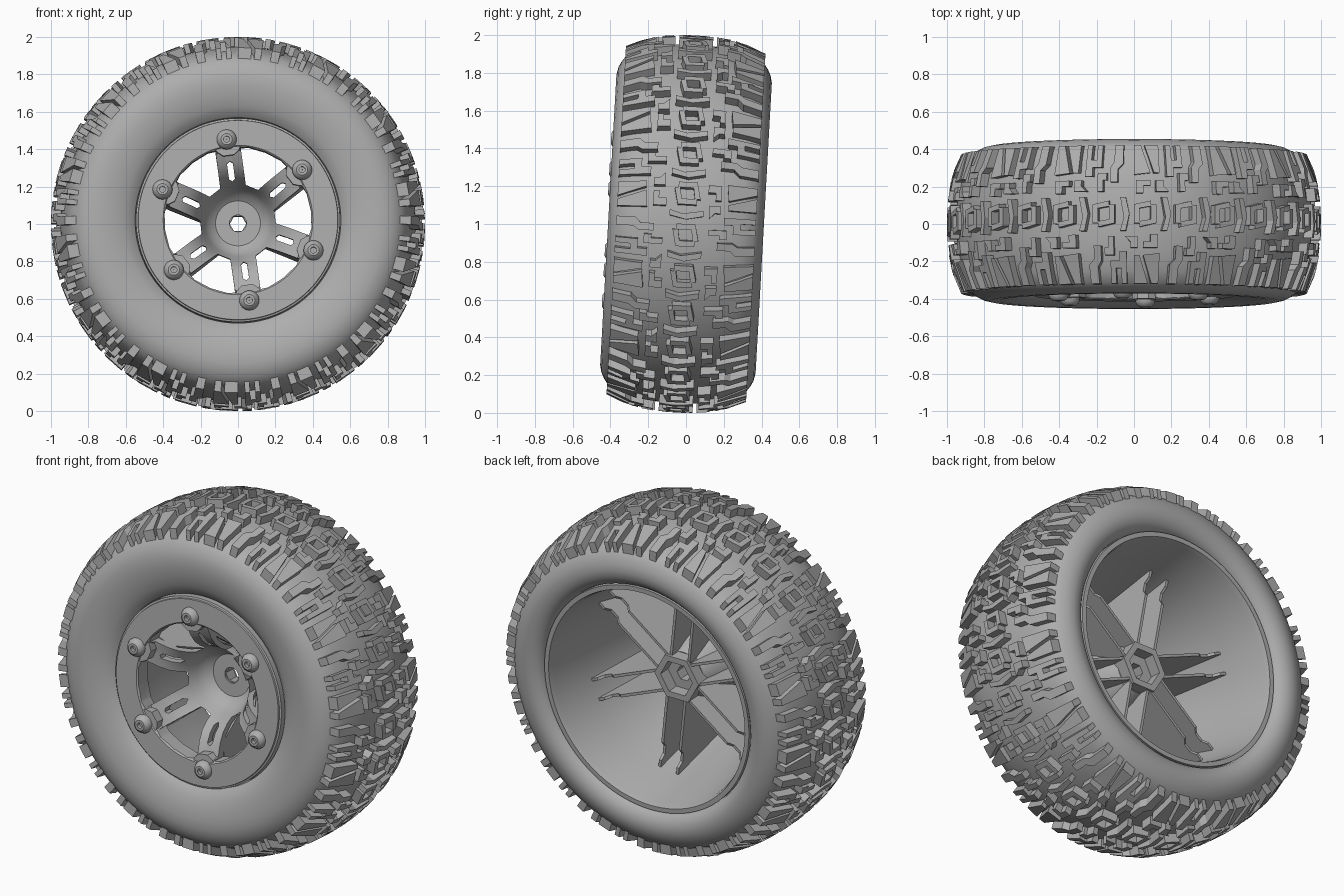
import bpy, bmesh, math
from math import sin, cos, pi, radians
from mathutils import Matrix, Vector

if "Cube" in bpy.data.objects:
    bpy.data.objects.remove(bpy.data.objects["Cube"])

# The whole wheel leans slightly backwards
LEAN = Matrix.Translation((0, 0, 1)) @ Matrix.Rotation(radians(-3.2), 4, 'X')
SPOKES = 6
SPOKE_ANGLES = [radians(98) + i * 2 * pi / SPOKES for i in range(SPOKES)]

grey = bpy.data.materials.new("plain grey")
grey.use_nodes = True
grey.diffuse_color = (0.42, 0.42, 0.42, 1)
grey.node_tree.nodes["Principled BSDF"].inputs["Base Color"].default_value = grey.diffuse_color


def finish(name, bm, smooth=True):
    bmesh.ops.recalc_face_normals(bm, faces=bm.faces)
    mesh = bpy.data.meshes.new(name)
    bm.to_mesh(mesh)
    bm.free()
    mesh.materials.append(grey)
    if smooth:
        mesh.shade_smooth()
        mesh.set_sharp_from_angle(angle=radians(32))
    obj = bpy.data.objects.new(name, mesh)
    bpy.context.collection.objects.link(obj)
    obj.matrix_world = LEAN
    return obj


def prism(bm, start, end):
    """Solid between two matching outlines."""
    a = [bm.verts.new(p) for p in start]
    b = [bm.verts.new(p) for p in end]
    bm.faces.new(a)
    bm.faces.new(b[::-1])
    for i in range(len(a)):
        j = (i + 1) % len(a)
        bm.faces.new((a[i], b[i], b[j], a[j]))


def lathe(bm, profile, segments, place=Matrix()):
    """Closed (radius, y) profile turned around the axle."""
    rings = []
    for s in range(segments):
        t = 2 * pi * s / segments
        rings.append([bm.verts.new(place @ Vector((r * cos(t), y, r * sin(t)))) for r, y in profile])
    n = len(profile)
    for s in range(segments):
        p, q = rings[s], rings[(s + 1) % segments]
        for i in range(n):
            j = (i + 1) % n
            bm.faces.new((p[i], p[j], q[j], q[i]))


def turned(name, profile, segments=96):
    bm = bmesh.new()
    lathe(bm, profile, segments)
    return finish(name, bm)


def polar(angle, along, across, y):
    return Vector((along * cos(angle) - across * sin(angle), y,
                   along * sin(angle) + across * cos(angle)))


def crown(y):
    return 1 - 0.35 * y ** 2 - 1.5 * y ** 4


# Tyre carcass: rounded sidewalls, small bead in front, large bead behind
tread_ys = [i * 0.06 - 0.36 for i in range(13)]
front_wall = [(.545, -.31), (.55, -.345), (.575, -.368), (.61, -.386), (.66, -.402),
              (.72, -.412), (.77, -.412), (.81, -.403), (.84, -.388)]
back_wall = [(.84, .388), (.81, .403), (.77, .412), (.73, .406), (.7, .39),
             (.68, .368), (.672, .34), (.672, .3)]
turned("tyre_carcass", front_wall + [(crown(y) - .05, y) for y in tread_ys] + back_wall, 128)

# Tread blocks, outlined in hundredths as (around, across)
REPEATS = 14
PITCH = 2 * pi / REPEATS
wedge_left = [(0, 21), (0, 37), (4, 37), (9, 22)]
wedge_right = [(6, 37), (14, 37), (14, 22), (11, 22)]
hook = [(18, 20), (18, 37), (21, 37), (21, 29), (24, 29), (24, 37), (27, 37), (27, 25), (22, 25), (22, 20)]
bar = [(32, 17), (32, 25), (34, 28), (34, 37), (39, 37), (39, 27), (36, 24), (36, 17)]
corner = [(1, 11), (1, 18), (9, 18), (9, 15), (5, 15), (5, 11)]
stub = [(12, 12), (12, 18), (16, 18), (16, 15), (19, 12)]
link = [(25, 12), (25, 22), (30, 22), (30, 18), (28, 18), (28, 12)]
half_loop = [(0, -5), (0, 5), (9, 7), (9, 4), (3, 3), (3, -5)]
zigzag = [(15, -9), (17, -2), (15, 9), (18, 9), (20, 0), (18, -9)]


def flipped(outline, pivot):
    return [(pivot - u, -v) for u, v in outline]


def tread_block(bm, outline, offset):
    def layer(depth):
        pts = []
        for u, v in outline:
            t, y = offset + u / 100, v / 100
            r = crown(y) - depth
            pts.append((r * sin(t), y, r * cos(t)))
        return pts
    prism(bm, layer(0), layer(.075))


side_blocks = [wedge_left, wedge_right, hook, bar, corner, stub, link]
side_blocks += [flipped(b, 14) for b in side_blocks]
centre_blocks = [half_loop, flipped(half_loop, 12), zigzag]
bm = bmesh.new()
for k in range(REPEATS):
    for outline in side_blocks:
        tread_block(bm, outline, k * PITCH)
    for outline in centre_blocks:
        tread_block(bm, outline, k * PITCH)
        tread_block(bm, outline, (k + 0.5) * PITCH)
finish("tread_blocks", bm, smooth=False)

# Deep tapered rim barrel, open at the back
turned("rim_barrel", [(.645, .37), (.672, .37), (.672, .3), (.54, -.33),
                      (.5, -.3), (.6, .1), (.635, .34)])

# Front face: clamp ring, dished spokes and funnel down to the hub
face = turned("wheel_face", [
    (.545, -.31), (.545, -.372), (.535, -.375), (.533, -.385), (.4, -.385), (.385, -.37), (.375, -.335),
    (.31, -.31), (.26, -.275), (.225, -.23), (.2, -.18), (.18, -.13), (.155, -.085),
    (.12, -.06), (.045, -.06), (.045, .02), (.13, .02), (.165, -.03), (.2, -.11),
    (.235, -.19), (.28, -.25), (.37, -.285)])

# Cutters for the windows between spokes and the slot in each spoke
bm = bmesh.new()
window = [(.2, -.036), (.365, -.132), (.383, -.095), (.393, 0), (.383, .095), (.365, .132), (.2, .036)]
slot = [(.23, -.016), (.31, -.016), (.322, 0), (.31, .016), (.23, .016), (.218, 0)]
for a in SPOKE_ANGLES:
    for outline, turn in ((window, pi / SPOKES), (slot, 0)):
        prism(bm, *[[polar(a + turn, r, w, y) for r, w in outline] for y in (-.6, 0)])
cutter = finish("window_cutter", bm, smooth=False)
cutter.hide_render = True
cut = face.modifiers.new("windows", 'BOOLEAN')
cut.operation = 'DIFFERENCE'
cut.solver = 'EXACT'
cut.object = cutter
bpy.context.view_layer.update()
graph = bpy.context.evaluated_depsgraph_get()
baked = bpy.data.meshes.new_from_object(face.evaluated_get(graph))
face.modifiers.clear()
face.data = baked
baked.set_sharp_from_angle(angle=radians(32))
bpy.data.objects.remove(cutter)

# Raised pads where the spokes meet the ring
bm = bmesh.new()
pad = [(.41, -.075), (.375, -.06), (.35, -.03), (.35, .03), (.375, .06), (.41, .075)]
for a in SPOKE_ANGLES:
    prism(bm, *[[polar(a, r, w, y) for r, w in pad] for y in (-.38, -.3)])
finish("spoke_pads", bm, smooth=False)

# Paired stiffening fins behind every spoke
bm = bmesh.new()
fin = [(.1, .075), (.44, .075), (.47, .05), (.52, .05), (.55, .08), (.602, .08),
       (.51, -.29), (.3, -.27), (.22, -.15), (.15, -.03)]
for a in SPOKE_ANGLES:
    for side in (-1, 1):
        prism(bm, *[[polar(a, r, side * w, y) for r, y in fin] for w in (.05, .066)])
finish("spoke_fins", bm, smooth=False)

# Hexagonal hub socket at the back
turned("hub_socket", [(.045, -.05), (.045, .02), (.105, .02), (.105, .09),
                      (.145, .09), (.145, -.04)], 6)

# Ring bolts with a recessed drive
bm = bmesh.new()
for a in SPOKE_ANGLES:
    place = Matrix.Translation(polar(a, .435, 0, -.385))
    lathe(bm, [(.001, -.012), (.016, -.012), (.016, -.036), (.03, -.036),
               (.045, -.025), (.053, -.008), (.053, .03), (.001, .03)], 24, place)
finish("ring_bolts", bm)
